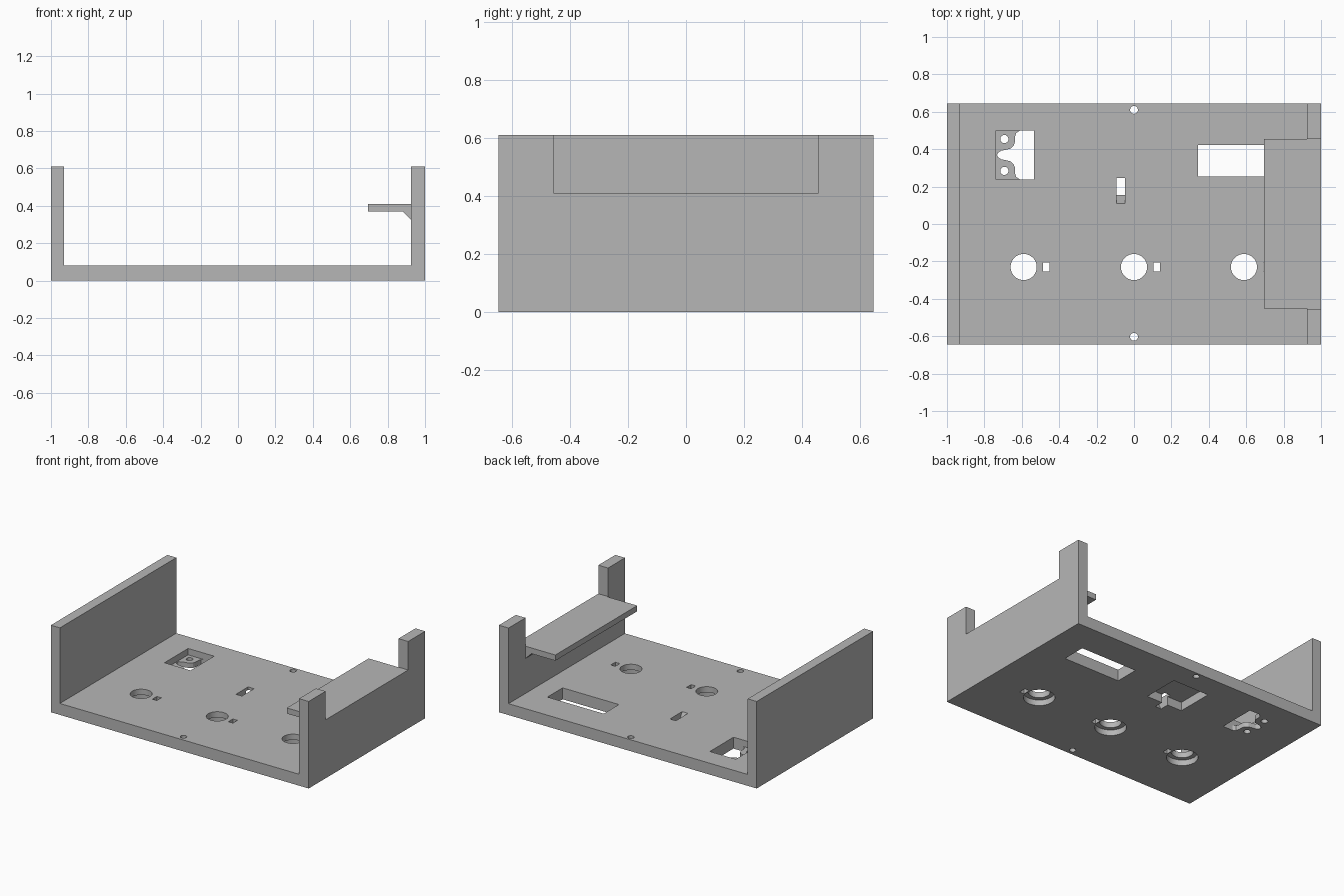
import bpy, bmesh, math

cube = bpy.data.objects.get("Cube")
if cube:
    bpy.data.objects.remove(cube, do_unlink=True)

grey = bpy.data.materials.new("plain grey")
grey.use_nodes = True
colour = (0.47, 0.47, 0.47, 1)
grey.diffuse_color = colour
grey.node_tree.nodes["Principled BSDF"].inputs["Base Color"].default_value = colour

DEPTH = 0.645    # half depth of the tray
FLOOR = 0.08     # floor thickness
TOP = 0.61       # wall height
LEDGE = 0.41     # shelf height


def prism(name, outline, axis, low, high):
    """Extrude a flat outline along x, y or z."""
    place = {"x": lambda a, b, c: (c, a, b),
             "y": lambda a, b, c: (a, c, b),
             "z": lambda a, b, c: (a, b, c)}[axis]
    bm = bmesh.new()
    ends = [[bm.verts.new(place(a, b, c)) for a, b in outline] for c in (low, high)]
    n = len(outline)
    bm.faces.new(ends[0])
    bm.faces.new(ends[1])
    for i in range(n):
        j = (i + 1) % n
        bm.faces.new((ends[0][i], ends[0][j], ends[1][j], ends[1][i]))
    bmesh.ops.recalc_face_normals(bm, faces=bm.faces)
    mesh = bpy.data.meshes.new(name)
    bm.to_mesh(mesh)
    bm.free()
    mesh.materials.append(grey)
    obj = bpy.data.objects.new(name, mesh)
    bpy.context.collection.objects.link(obj)
    return obj


def rect(x0, x1, y0, y1):
    return [(x0, y0), (x1, y0), (x1, y1), (x0, y1)]


def circle(x, y, r, n=40):
    return [(x + r * math.cos(2 * math.pi * i / n),
             y + r * math.sin(2 * math.pi * i / n)) for i in range(n)]


def cut(target, outline, low=-0.1, high=0.2, axis="z"):
    """Subtract an extruded outline and discard the cutter."""
    cutter = prism("cutter", outline, axis, low, high)
    mod = target.modifiers.new("cut", "BOOLEAN")
    mod.operation, mod.solver, mod.object = "DIFFERENCE", "EXACT", cutter
    graph = bpy.context.evaluated_depsgraph_get()
    graph.update()
    result = bpy.data.meshes.new_from_object(target.evaluated_get(graph))
    target.modifiers.clear()
    target.data = result
    bpy.data.objects.remove(cutter, do_unlink=True)


# U-shaped tray: floor and both side walls
tray = prism("tray", [(-1, 0), (1, 0), (1, TOP), (0.925, TOP), (0.925, FLOOR),
                      (-0.93, FLOOR), (-0.93, TOP), (-1, TOP)], "y", -DEPTH, DEPTH)

# Notch in the left wall, above the shelf
cut(tray, rect(-0.457, 0.457, LEDGE, 0.8), 0.8, 1.1, "x")

# Shaft holes with a wider recess underneath and a locating slot beside each
for x in (-0.59, 0, 0.588):
    cut(tray, circle(x, -0.23, 0.1), high=0.04)
    cut(tray, circle(x, -0.23, 0.07))
    cut(tray, rect(x + 0.104, x + 0.139, -0.255, -0.205))

# Screw holes near the front and back edges
for y in (-0.603, 0.61):
    cut(tray, circle(0, y, 0.021, 24))

# Long window partly under the shelf
cut(tray, rect(0.343, 0.78, 0.253, 0.422))

# Blind pocket underneath and its ramped slot through the floor
cut(tray, rect(-0.205, 0.075, 0.22, 0.48), high=0.06)
ramp = [(0.245, -0.01), (0.155, -0.01), (0.155, 0), (0.11, FLOOR), (0.11, 0.1), (0.245, 0.1)]
cut(tray, ramp, -0.093, -0.047, "x")

# Socket recess with two screw ears left at the bottom
MID = 0.369
cut(tray, rect(-0.737, -0.535, 0.238, 0.5), low=0.035)
half = [(-0.535, 0.131), (-0.61, 0.131), (-0.629, 0.118), (-0.636, 0.098),
        (-0.636, 0.07), (-0.643, 0.05), (-0.66, 0.034), (-0.685, 0.028),
        (-0.71, 0.023), (-0.727, 0.012), (-0.733, 0)]
opening = [(x, MID + d) for x, d in half] + [(x, MID - d) for x, d in half[-2::-1]]
cut(tray, opening)
for side in (-1, 1):
    cut(tray, circle(-0.693, MID + side * 0.085, 0.022, 24))

# Shelf with a sloped brace along the wall
shelf = prism("shelf", [(0.695, 0.37), (0.88, 0.37), (0.925, 0.325), (0.925, LEDGE),
                        (0.695, LEDGE)], "y", -0.452, 0.455)

# Smooth the round holes and keep the box edges crisp
bpy.ops.object.select_all(action="DESELECT")
for obj in (tray, shelf):
    obj.select_set(True)
bpy.context.view_layer.objects.active = tray
bpy.ops.object.shade_smooth_by_angle(angle=math.radians(20))
